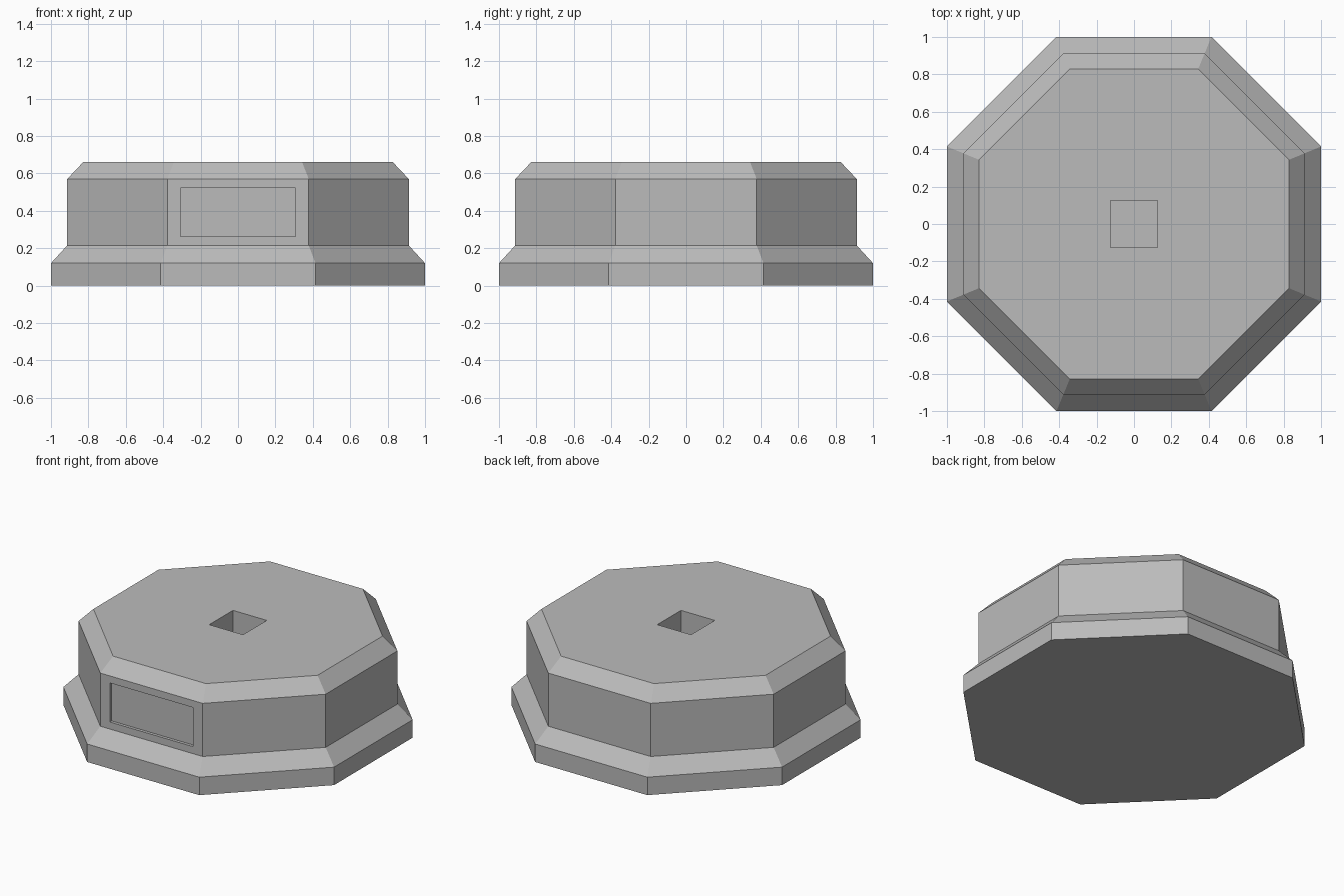
import bpy, bmesh, math

cube = bpy.data.objects.get("Cube")
if cube:
    bpy.data.objects.remove(cube, do_unlink=True)

grey = bpy.data.materials.new("plain grey")
grey.use_nodes = True
colour = (0.5, 0.5, 0.5, 1)
grey.diffuse_color = colour
grey.node_tree.nodes["Principled BSDF"].inputs["Base Color"].default_value = colour


def finish(name, bm):
    bmesh.ops.recalc_face_normals(bm, faces=bm.faces)
    mesh = bpy.data.meshes.new(name)
    bm.to_mesh(mesh)
    bm.free()
    mesh.materials.append(grey)
    obj = bpy.data.objects.new(name, mesh)
    bpy.context.collection.objects.link(obj)
    return obj


def octagonal_solid(name, profile):
    """Stack octagon rings given as (distance to flat side, height)."""
    bm = bmesh.new()
    rings = []
    for flat, z in profile:
        r = flat / math.cos(math.pi / 8)
        angles = [(i + 0.5) * math.pi / 4 for i in range(8)]
        rings.append([bm.verts.new((r * math.cos(a), r * math.sin(a), z)) for a in angles])
    for low, high in zip(rings, rings[1:]):
        for i in range(8):
            j = (i + 1) % 8
            bm.faces.new((low[i], low[j], high[j], high[i]))
    bm.faces.new(rings[0])
    bm.faces.new(rings[-1])
    return finish(name, bm)


def cut_box(target, name, low, high):
    """Cut a box-shaped recess between two opposite corners."""
    bm = bmesh.new()
    bmesh.ops.create_cube(bm, size=1)
    for v in bm.verts:
        v.co = [l + (c + 0.5) * (h - l) for c, l, h in zip(v.co, low, high)]
    cutter = finish(name, bm)
    cutter.hide_render = True
    mod = target.modifiers.new(name, "BOOLEAN")
    mod.operation = "DIFFERENCE"
    mod.solver = "EXACT"
    mod.object = cutter
    bpy.context.view_layer.objects.active = target
    bpy.ops.object.modifier_apply(modifier=name)
    bpy.data.objects.remove(cutter, do_unlink=True)


# Plinth: skirt, sloped ledge, drum and chamfered top
plinth = octagonal_solid("plinth", [(1, 0), (1, 0.12), (0.913, 0.215), (0.913, 0.57), (0.828, 0.66)])

# Square socket in the top and shallow plaque recess in the front
cut_box(plinth, "socket_cutter", (-0.125, -0.125, 0.33), (0.125, 0.125, 0.8))
cut_box(plinth, "plaque_cutter", (-0.308, -1.1, 0.262), (0.308, -0.893, 0.523))
